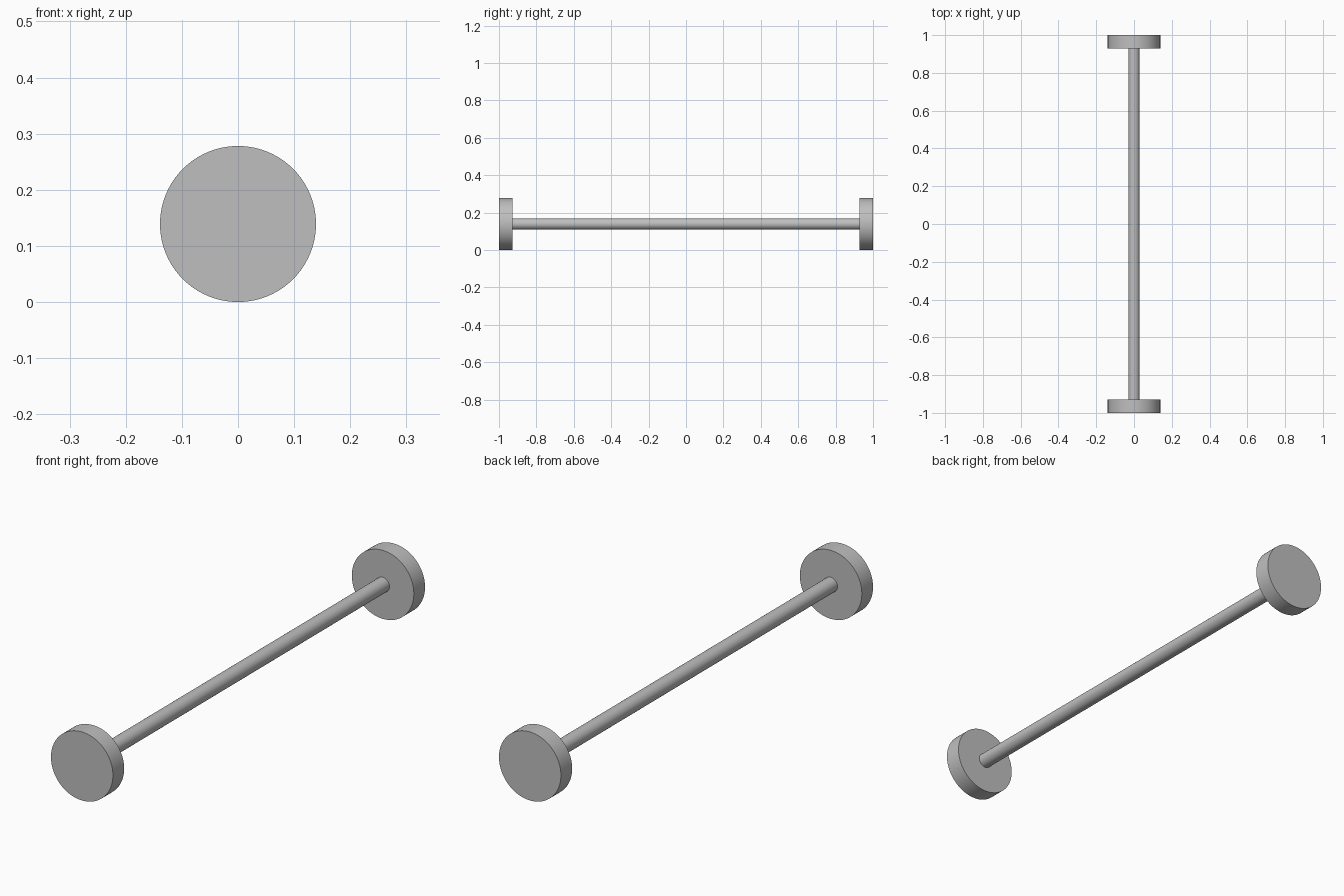
import bpy
import math

cube = bpy.data.objects.get("Cube")
if cube:
    bpy.data.objects.remove(cube, do_unlink=True)

LENGTH = 2.0
DISC_RADIUS = 0.139
DISC_THICKNESS = 0.072
ROD_RADIUS = 0.03

# Single plain grey
grey = bpy.data.materials.new("grey_metal")
grey.use_nodes = True
colour = (0.52, 0.52, 0.52, 1)
grey.diffuse_color = colour
grey.node_tree.nodes["Principled BSDF"].inputs["Base Color"].default_value = colour


def cylinder_along_y(name, radius, length, y, sides):
    """Smooth round bar lying along y at the axle height."""
    bpy.ops.mesh.primitive_cylinder_add(
        vertices=sides, radius=radius, depth=length,
        location=(0, y, DISC_RADIUS), rotation=(math.pi / 2, 0, 0))
    part = bpy.context.object
    part.name = name
    part.data.materials.append(grey)
    bpy.ops.object.transform_apply(location=False, rotation=True, scale=True)
    bpy.ops.object.shade_smooth_by_angle(angle=math.radians(30))
    return part


# Rod between the inner faces of the discs
cylinder_along_y("rod", ROD_RADIUS, LENGTH - 2 * DISC_THICKNESS, 0, 64)

# End discs
for name, side in (("front_disc", -1), ("back_disc", 1)):
    cylinder_along_y(name, DISC_RADIUS, DISC_THICKNESS,
                     side * (LENGTH - DISC_THICKNESS) / 2, 96)
